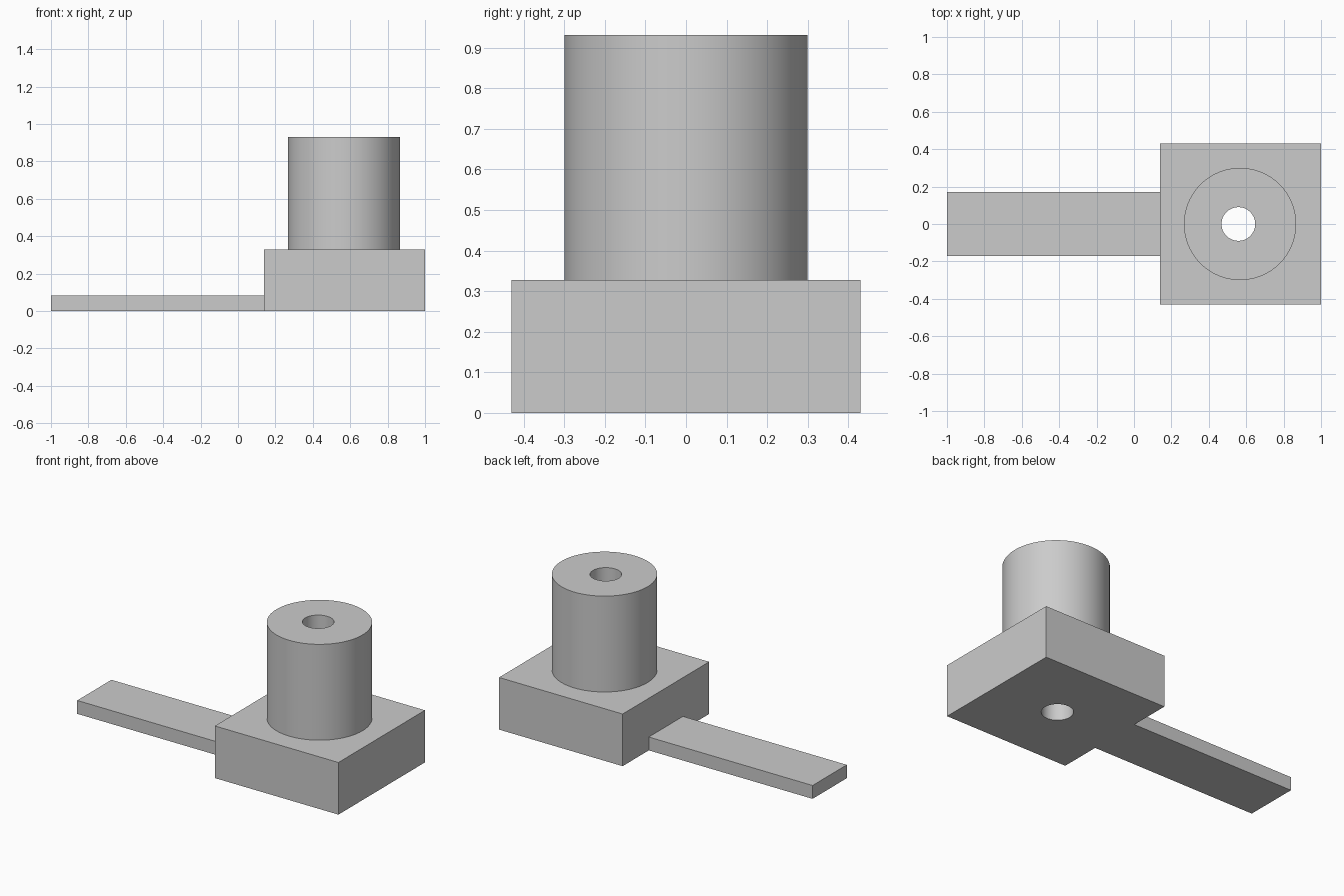
import bpy
import math

default = bpy.data.objects.get("Cube")
if default:
    bpy.data.objects.remove(default, do_unlink=True)

grey = bpy.data.materials.new("plain grey")
grey.use_nodes = True
colour = (0.6, 0.6, 0.6, 1)
grey.diffuse_color = colour
grey.node_tree.nodes["Principled BSDF"].inputs["Base Color"].default_value = colour

BLOCK_TOP = 0.328
BOSS_TOP = 0.931


def box(name, x0, x1, half_y, height):
    bpy.ops.mesh.primitive_cube_add(size=1, location=((x0 + x1) / 2, 0, height / 2))
    ob = bpy.context.object
    ob.name = name
    ob.scale = (x1 - x0, half_y * 2, height)
    bpy.ops.object.transform_apply(location=False, rotation=False, scale=True)
    ob.data.materials.append(grey)
    return ob


def cylinder(name, x, radius, z0, z1):
    bpy.ops.mesh.primitive_cylinder_add(
        vertices=96, radius=radius, depth=z1 - z0, location=(x, 0, (z0 + z1) / 2))
    ob = bpy.context.object
    ob.name = name
    ob.data.materials.append(grey)
    return ob


# Solid parts
handle = box("handle", -1.0, 0.14, 0.17, 0.084)
block = box("base_block", 0.14, 1.0, 0.43, BLOCK_TOP)
boss = cylinder("round_boss", 0.567, 0.30, BLOCK_TOP, BOSS_TOP)

# Through hole, slightly off the boss axis
bore = cylinder("bore_cutter", 0.558, 0.09, -0.2, 1.2)
bore.hide_render = True
for part in (block, boss):
    bpy.ops.object.select_all(action="DESELECT")
    bpy.context.view_layer.objects.active = part
    part.select_set(True)
    cut = part.modifiers.new("bore", "BOOLEAN")
    cut.operation = "DIFFERENCE"
    cut.solver = "EXACT"
    cut.object = bore
    bpy.ops.object.modifier_apply(modifier=cut.name)
    bpy.ops.object.shade_smooth_by_angle(angle=math.radians(30))
bpy.data.objects.remove(bore, do_unlink=True)
